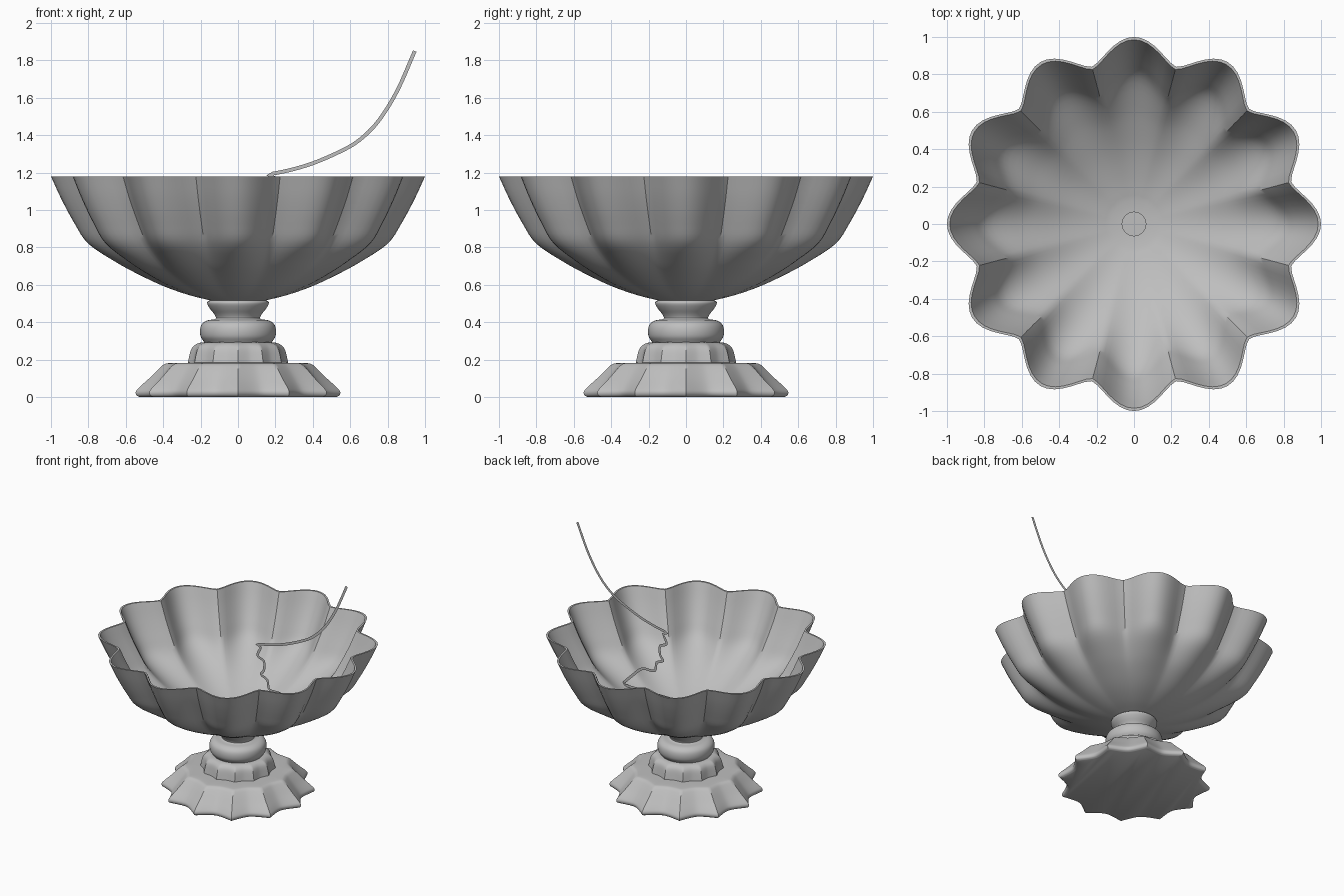
import bpy, bmesh, math
from mathutils import Vector

if "Cube" in bpy.data.objects:
    bpy.data.objects.remove(bpy.data.objects["Cube"], do_unlink=True)

LOBES = 12
SEGMENTS = LOBES * 14

grey = bpy.data.materials.new("pale_grey")
grey.use_nodes = True
COLOUR = (0.52, 0.52, 0.52, 1)
grey.diffuse_color = COLOUR
grey.node_tree.nodes["Principled BSDF"].inputs["Base Color"].default_value = COLOUR


def finish(name, bm, angle=40):
    mesh = bpy.data.meshes.new(name)
    bm.to_mesh(mesh)
    bm.free()
    mesh.materials.append(grey)
    obj = bpy.data.objects.new(name, mesh)
    bpy.context.collection.objects.link(obj)
    bpy.ops.object.select_all(action="DESELECT")
    obj.select_set(True)
    bpy.context.view_layer.objects.active = obj
    bpy.ops.object.shade_smooth_by_angle(angle=math.radians(angle))
    return obj


def smooth_path(points, steps=4):
    """Catmull-Rom curve through the points."""
    pts = [Vector(p) for p in points]
    pts = [2 * pts[0] - pts[1]] + pts + [2 * pts[-1] - pts[-2]]
    out = []
    for a, b, c, d in zip(pts, pts[1:], pts[2:], pts[3:]):
        for i in range(steps):
            t = i / steps
            out.append(0.5 * (2 * b + (c - a) * t + (2 * a - 5 * b + 4 * c - d) * t * t
                              + (3 * b - a - 3 * c + d) * t ** 3))
    return out + [pts[-2]]


def round_lobe(theta):
    return ((1 + math.cos(LOBES * theta)) / 2) ** 0.75


def sharp_cusp(theta):
    phase = (theta * LOBES / math.tau) % 1
    return abs(2 * phase - 1) ** 1.7


def loft(name, rings, wave, cap_start=False, cap_end=False, angle=40):
    """Rings are (height, crest radius, valley radius)."""
    bm = bmesh.new()
    loops = []
    for z, crest, valley in rings:
        loop = []
        for i in range(SEGMENTS):
            th = math.tau * i / SEGMENTS
            r = valley + (crest - valley) * wave(th)
            loop.append(bm.verts.new((r * math.cos(th), r * math.sin(th), z)))
        loops.append(loop)
    for low, high in zip(loops, loops[1:]):
        for i in range(SEGMENTS):
            j = (i + 1) % SEGMENTS
            bm.faces.new((low[i], low[j], high[j], high[i]))
    if cap_start:
        bm.faces.new(loops[0][::-1])
    if cap_end:
        bm.faces.new(loops[-1])
    return finish(name, bm, angle)


# Scalloped bowl: outer wall up, over the rim, inner wall down to the stem bore
outer = smooth_path([(0.515, 0.14, 0.14), (0.545, 0.26, 0.255), (0.59, 0.39, 0.375),
                     (0.65, 0.52, 0.49), (0.72, 0.65, 0.59), (0.82, 0.80, 0.69),
                     (0.93, 0.875, 0.755), (1.06, 0.945, 0.82), (1.18, 1.0, 0.87)])
inner = [Vector((z + 0.018 * (1.18 - z) / 0.66, a - 0.015, b - 0.015)) for z, a, b in reversed(outer)]
bore = [(0.53, 0.063, 0.063), (0.02, 0.063, 0.063)]
loft("bowl", outer + inner + bore, round_lobe, cap_end=True)

# Turned stem: round bulge and flared collar
stem = smooth_path([(0.28, 0.17, 0.17), (0.30, 0.185, 0.185), (0.325, 0.2, 0.2),
                    (0.36, 0.203, 0.203), (0.39, 0.193, 0.193), (0.41, 0.165, 0.165),
                    (0.418, 0.12, 0.12), (0.44, 0.125, 0.125), (0.47, 0.148, 0.148),
                    (0.495, 0.163, 0.163), (0.51, 0.163, 0.163), (0.52, 0.145, 0.145)])
loft("stem", stem, round_lobe)

# Cusped shoulder between stem and foot
shoulder = smooth_path([(0.17, 0.27, 0.25), (0.20, 0.265, 0.245), (0.25, 0.252, 0.235),
                        (0.275, 0.235, 0.222), (0.29, 0.205, 0.2), (0.295, 0.16, 0.16)])
loft("shoulder", shoulder, sharp_cusp)

# Flared foot with concave scallops and a flat underside
foot = smooth_path([(0.0, 0.525, 0.46), (0.01, 0.543, 0.476), (0.03, 0.546, 0.48),
                    (0.055, 0.525, 0.465), (0.1, 0.475, 0.43), (0.15, 0.425, 0.39),
                    (0.175, 0.395, 0.365), (0.182, 0.36, 0.335), (0.184, 0.24, 0.24)])
loft("foot", foot, sharp_cusp, cap_start=True)

# Flat profile ribbon standing above the bowl
arc = smooth_path([(0.945, 0, 1.85), (0.85, 0, 1.635), (0.75, 0, 1.475), (0.65, 0, 1.375),
                   (0.55, 0, 1.315), (0.4, 0, 1.25), (0.27, 0, 1.212), (0.16, 0, 1.19)])
wave = smooth_path([(0.2, 0, 1.17), (0.17, 0, 1.1), (0.225, 0, 1.07), (0.225, 0, 1.0),
                    (0.2, 0, 0.96), (0.255, 0, 0.93), (0.275, 0, 0.86), (0.38, 0, 0.85),
                    (0.47, 0, 0.77), (0.54, 0, 0.7)])
path = arc + wave + [Vector((0.53, 0, 0.68)), Vector((0, 0, 0.68))]
bm = bmesh.new()
edges = []
for i, p in enumerate(path):
    run = (path[min(i + 1, len(path) - 1)] - path[max(i - 1, 0)]).normalized()
    side = Vector((-run.z, 0, run.x)) * 0.01
    edges.append((bm.verts.new(p + side), bm.verts.new(p - side)))
for (a, b), (c, d) in zip(edges, edges[1:]):
    bm.faces.new((a, b, d, c))
finish("profile_ribbon", bm)
